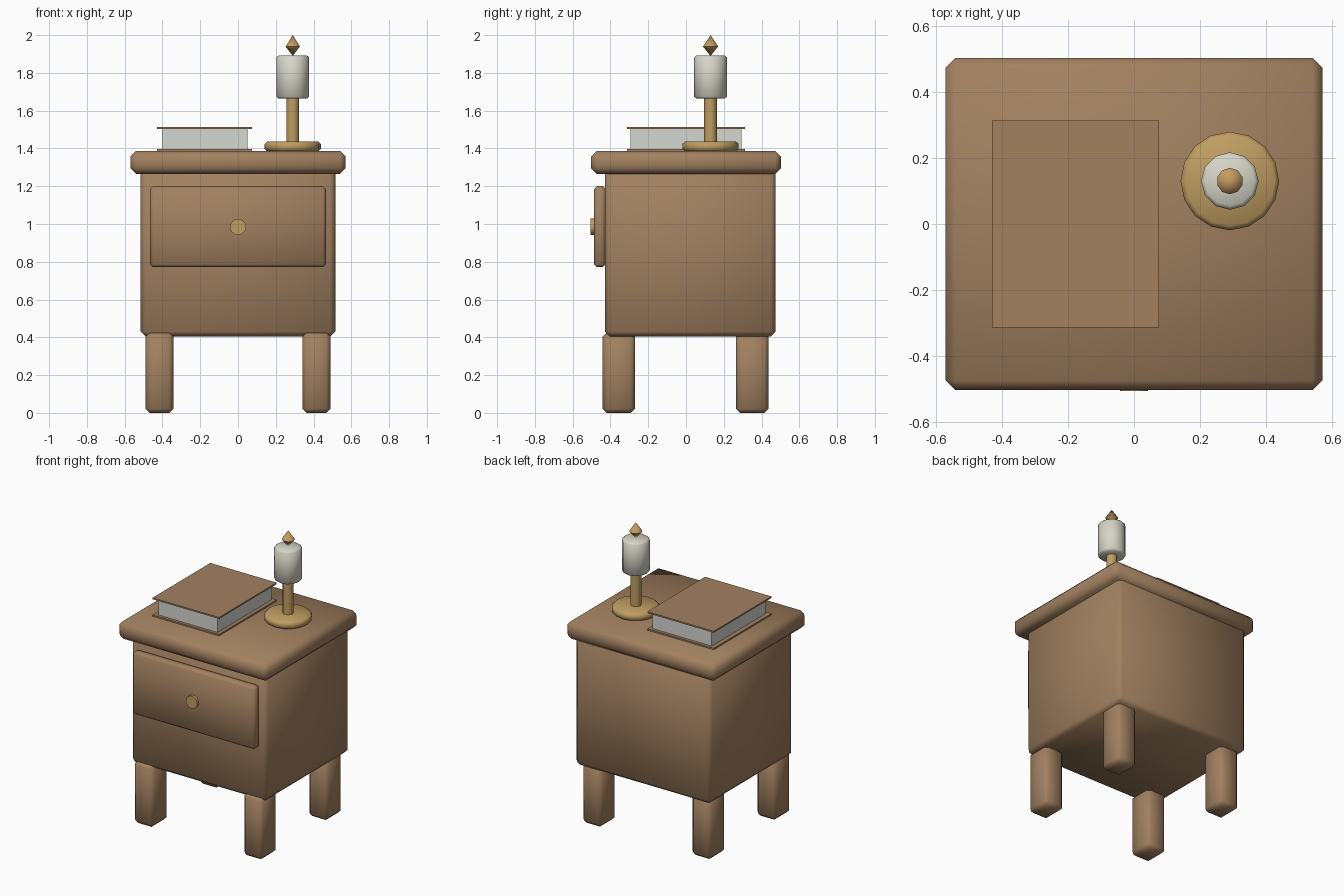
import bpy, bmesh, math
from mathutils import Matrix, Vector

cube = bpy.data.objects.get("Cube")
if cube:
    bpy.data.objects.remove(cube, do_unlink=True)


def material(name, rgb):
    m = bpy.data.materials.new(name)
    m.use_nodes = True
    col = (*rgb, 1)
    m.diffuse_color = col
    m.node_tree.nodes["Principled BSDF"].inputs["Base Color"].default_value = col
    return m


WOOD = material("wood", (0.36, 0.22, 0.12))
BRASS = material("brass", (0.52, 0.34, 0.12))
AMBER = material("amber", (0.56, 0.33, 0.12))
CREAM = material("cream", (0.68, 0.67, 0.58))
PAPER = material("paper", (0.66, 0.68, 0.64))


def finish(name, bm, mat, smooth):
    bmesh.ops.recalc_face_normals(bm, faces=bm.faces)
    mesh = bpy.data.meshes.new(name)
    bm.to_mesh(mesh)
    bm.free()
    mesh.materials.append(mat)
    obj = bpy.data.objects.new(name, mesh)
    bpy.context.collection.objects.link(obj)
    for p in mesh.polygons:
        p.use_smooth = smooth
    return obj


def box(name, lo, hi, mat, bevel=0):
    """Box between two corners, with soft chamfered edges if asked."""
    lo, hi = Vector(lo), Vector(hi)
    bm = bmesh.new()
    bmesh.ops.create_cube(bm, size=1, matrix=Matrix.Translation((lo + hi) / 2)
                          @ Matrix.Diagonal((*(hi - lo), 1)))
    if bevel:
        bmesh.ops.bevel(bm, geom=bm.edges[:], offset=bevel, segments=1,
                        affect='EDGES', profile=0.5)
    return finish(name, bm, mat, bool(bevel))


def lathe(name, profile, sides, mat, place, sharp=40):
    """Closed solid of revolution from (radius, height) points."""
    bm = bmesh.new()
    rings = []
    for r, h in profile:
        if r == 0:
            rings.append([bm.verts.new((0, 0, h))] * sides)
        else:
            turns = [2 * math.pi * i / sides for i in range(sides)]
            rings.append([bm.verts.new((r * math.sin(a), r * math.cos(a), h)) for a in turns])
    for a, b in zip(rings, rings[1:]):
        for i in range(sides):
            j = (i + 1) % sides
            bm.faces.new(list(dict.fromkeys((a[i], a[j], b[j], b[i]))))
    for ring, (r, h) in ((rings[0], profile[0]), (rings[-1], profile[-1])):
        if r > 0:
            bm.faces.new(ring)
    bm.transform(place)
    obj = finish(name, bm, mat, True)
    bpy.ops.object.select_all(action='DESELECT')
    obj.select_set(True)
    bpy.context.view_layer.objects.active = obj
    bpy.ops.object.shade_smooth_by_angle(angle=math.radians(sharp))
    return obj


# Cabinet
box("table_top", (-0.57, -0.503, 1.265), (0.57, 0.503, 1.387), WOOD, 0.03)
box("cabinet_body", (-0.515, -0.43, 0.405), (0.515, 0.475, 1.29), WOOD, 0.025)
box("drawer_front", (-0.465, -0.487, 0.772), (0.465, -0.425, 1.2), WOOD, 0.015)
lathe("drawer_knob", [(0.043, 0), (0.043, 0.035)], 16, BRASS,
      Matrix.Translation((0, -0.47, 0.985)) @ Matrix.Rotation(math.pi / 2, 4, 'X'))

# Legs
for side, x in (("right", -0.415), ("left", 0.415)):
    for end, y in (("front", -0.355), ("back", 0.35)):
        box(f"{end}_{side}_leg", (x - 0.074, y - 0.086, 0),
            (x + 0.074, y + 0.086, 0.425), WOOD, 0.022)

# Book
for part, z in (("bottom", 1.387), ("top", 1.504)):
    box(f"book_{part}_cover", (-0.43, -0.313, z), (0.075, 0.313, z + 0.01), WOOD)
box("book_pages", (-0.4, -0.293, 1.397), (0.05, 0.293, 1.504), PAPER)

# Lamp
spot = Matrix.Translation((0.29, 0.13, 0))
lathe("lamp_base", [(0.135, 1.385), (0.149, 1.397), (0.149, 1.424), (0.135, 1.436)],
      16, BRASS, spot, 60)
lathe("lamp_stem", [(0.034, 1.43), (0.034, 1.68)], 12, BRASS, spot)
lathe("lamp_shade", [(0.075, 1.664), (0.087, 1.674), (0.087, 1.882), (0.075, 1.892)],
      12, CREAM, spot, 60)
lathe("lamp_finial", [(0, 1.89), (0.04, 1.94), (0, 2.0)], 10, AMBER, spot, 60)
